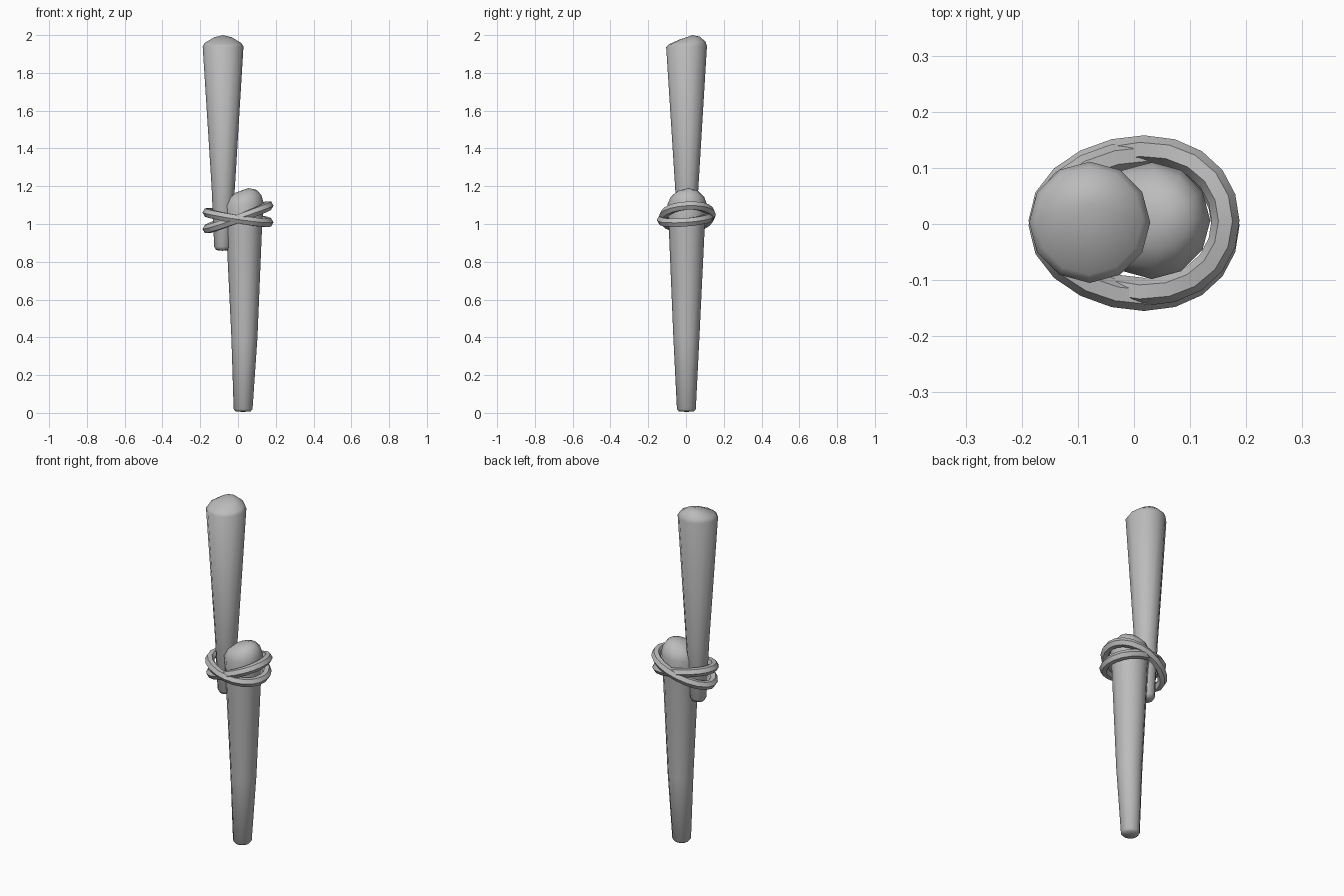
import bpy, bmesh, math
from mathutils import Vector

cube = bpy.data.objects.get("Cube")
if cube:
    bpy.data.objects.remove(cube, do_unlink=True)

grey = bpy.data.materials.new("plain_grey")
grey.use_nodes = True
COLOUR = (0.5, 0.5, 0.5, 1)
grey.diffuse_color = COLOUR
grey.node_tree.nodes["Principled BSDF"].inputs["Base Color"].default_value = COLOUR


def finish(name, bm, angle):
    """Turn a bmesh into a shaded object with the grey material."""
    bmesh.ops.recalc_face_normals(bm, faces=bm.faces)
    mesh = bpy.data.meshes.new(name)
    bm.to_mesh(mesh)
    bm.free()
    mesh.materials.append(grey)
    obj = bpy.data.objects.new(name, mesh)
    bpy.context.collection.objects.link(obj)
    bpy.ops.object.select_all(action='DESELECT')
    obj.select_set(True)
    bpy.context.view_layer.objects.active = obj
    bpy.ops.object.shade_smooth_by_angle(angle=math.radians(angle))


def bridge(bm, a, b):
    n = len(a)
    for i in range(n):
        bm.faces.new((a[i], a[(i + 1) % n], b[(i + 1) % n], b[i]))


def stake(name, rings, foot, tip, sides=12):
    """Tapered stick; each ring is x, y, z, radius, x tilt, y tilt."""
    bm = bmesh.new()
    loops = []
    for x, y, z, r, tx, ty in rings:
        loop = []
        for i in range(sides):
            a = math.tau * i / sides
            dx, dy = r * math.cos(a), r * math.sin(a)
            loop.append(bm.verts.new((x + dx, y + dy, z + tx * dx + ty * dy)))
        loops.append(loop)
    for a, b in zip(loops, loops[1:]):
        bridge(bm, a, b)
    for loop, point in ((loops[0], foot), (loops[-1], tip)):
        v = bm.verts.new(point)
        for i in range(sides):
            bm.faces.new((loop[i], loop[(i + 1) % sides], v))
    finish(name, bm, 60)


def rope(name, y0, z0, tx, ty, steps=20, sides=6, thick=0.025):
    """Closed egg-shaped loop with a hexagonal section, tilted in x and y."""
    bm = bmesh.new()

    def path(k):
        t = math.tau * k / steps
        x = 0.163 * math.cos(t) + 0.018 * math.sin(t) ** 2
        y = y0 + 0.127 * math.sin(t)
        return Vector((x, y, z0 + tx * x + ty * y))

    loops = []
    for k in range(steps):
        along = (path(k + 1) - path(k - 1)).normalized()
        out = along.cross(Vector((0, 0, 1))).normalized()
        up = out.cross(along)
        loops.append([bm.verts.new(path(k) + thick * (out * math.cos(a) + up * math.sin(a)))
                      for a in (math.tau * j / sides for j in range(sides))])
    for k in range(steps):
        bridge(bm, loops[k], loops[(k + 1) % steps])
    finish(name, bm, 30)


# Lower stick with a lopsided rounded head
stake("lower_stick", [
    (0.027, 0.002, 0.008, 0.040, 0, 0),
    (0.027, 0.002, 0.020, 0.050, 0, 0),
    (0.034, 0.002, 0.400, 0.069, 0, 0),
    (0.032, 0.004, 1.000, 0.096, 0, 0),
    (0.032, 0.006, 1.105, 0.104, 0.05, 0),
    (0.036, 0.008, 1.145, 0.088, 0.08, 0),
    (0.045, 0.010, 1.174, 0.055, 0.12, 0),
], (0.027, 0.002, 0.005), (0.055, 0.014, 1.19))

# Upper stick, narrow end tucked behind the lower head
stake("upper_stick", [
    (-0.082, 0.004, 0.862, 0.034, 0, 0),
    (-0.082, 0.004, 0.880, 0.044, 0, 0),
    (-0.078, 0.004, 1.200, 0.062, 0, 0),
    (-0.079, 0.003, 1.940, 0.108, 0, 0.03),
    (-0.080, 0.006, 1.959, 0.096, 0, 0.08),
    (-0.080, 0.018, 1.984, 0.054, 0, 0.15),
], (-0.082, 0.004, 0.858), (-0.08, 0.035, 2.0))

# Two crossed rope loops binding the sticks
rope("rope_loop_front", -0.003, 1.035, -0.16, 0.08)
rope("rope_loop_back", 0.006, 1.035, 0.38, 0.06)
